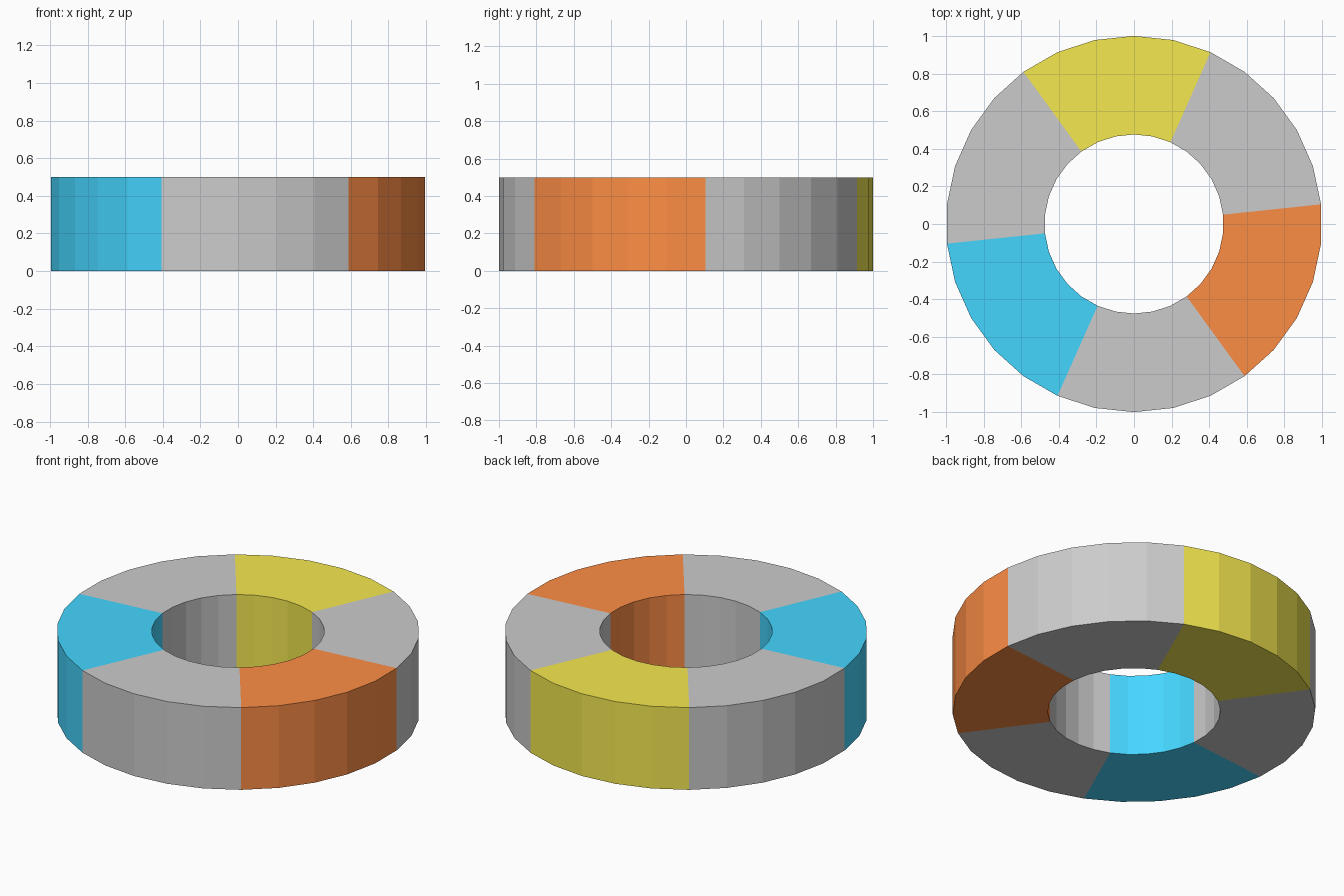
import bpy, bmesh
from math import radians, sin, cos

if "Cube" in bpy.data.objects:
    bpy.data.objects.remove(bpy.data.objects["Cube"])

SIDES, OUTER, INNER, HEIGHT = 30, 1.0, 0.476, 0.5
PER_SECTOR = 5          # facets in each coloured or grey sector
START = radians(6)      # a sector border lies here


def material(name, rgb):
    m = bpy.data.materials.new(name)
    m.diffuse_color = (*rgb, 1)
    m.use_nodes = True
    m.node_tree.nodes["Principled BSDF"].inputs["Base Color"].default_value = m.diffuse_color
    return m


yellow = material("yellow", (0.91, 0.81, 0.08))
blue = material("blue", (0.06, 0.67, 1.0))
red = material("red", (0.99, 0.27, 0.06))
sectors = [None, yellow, None, blue, None, red]   # counter-clockwise from START

# Ring: a rectangular section swept round z, one material per sector
profile = [(INNER, 0), (OUTER, 0), (OUTER, HEIGHT), (INNER, HEIGHT)]
mesh = bpy.data.meshes.new("striped_ring")
grey = material("grey", (0.8, 0.8, 0.8))
for m in (grey, yellow, blue, red):
    mesh.materials.append(m)
slots = {None: 0, yellow: 1, blue: 2, red: 3}

bm = bmesh.new()
rings = []
for i in range(SIDES):
    a = START + radians(360 / SIDES * i)
    rings.append([bm.verts.new((r * cos(a), r * sin(a), z)) for r, z in profile])
for i in range(SIDES):
    here, there = rings[i], rings[(i + 1) % SIDES]
    for j in range(4):
        k = (j + 1) % 4
        face = bm.faces.new((here[j], here[k], there[k], there[j]))
        face.material_index = slots[sectors[i // PER_SECTOR]]
bmesh.ops.recalc_face_normals(bm, faces=bm.faces)
bm.to_mesh(mesh)
bm.free()

ring = bpy.data.objects.new("striped_ring", mesh)
bpy.context.collection.objects.link(ring)
